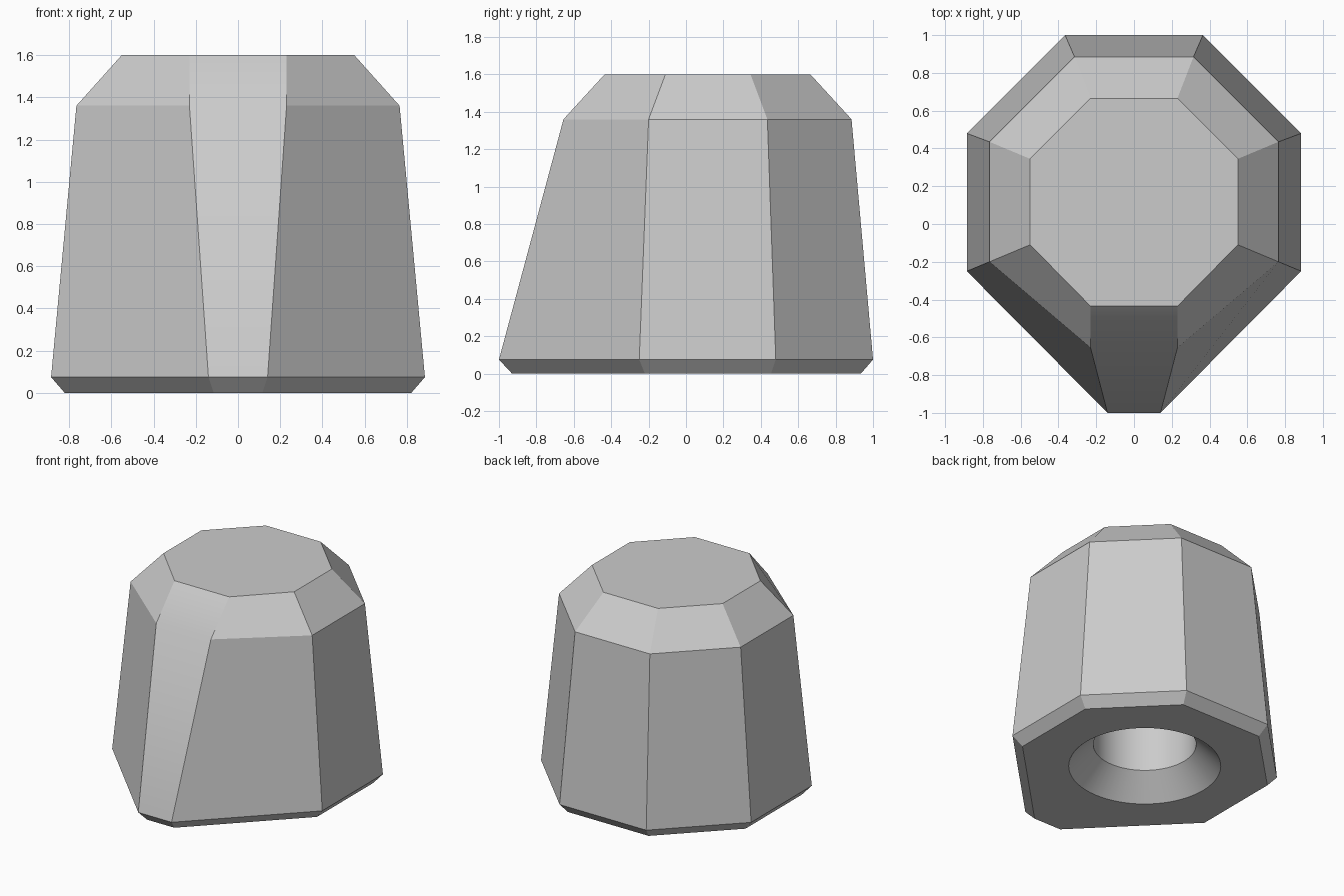
import bpy
import bmesh
import math

cube = bpy.data.objects.get("Cube")
if cube:
    bpy.data.objects.remove(cube, do_unlink=True)

grey = bpy.data.materials.new("plain grey")
grey.use_nodes = True
colour = (0.6, 0.6, 0.6, 1)
grey.diffuse_color = colour
grey.node_tree.nodes["Principled BSDF"].inputs["Base Color"].default_value = colour

bm = bmesh.new()


def octagon(z, half):
    """Ring mirrored in x from the four corners of the +x half, front to back."""
    points = half + [(-x, y) for x, y in reversed(half)]
    return [bm.verts.new((x, y, z)) for x, y in points]


def circle(z, radius, centre_y=0.115, sides=64):
    angles = [2 * math.pi * i / sides for i in range(sides)]
    return [bm.verts.new((radius * math.cos(a), centre_y + radius * math.sin(a), z))
            for a in angles]


def skin(rings):
    for low, high in zip(rings, rings[1:]):
        for i in range(len(low)):
            j = (i + 1) % len(low)
            bm.faces.new((low[i], low[j], high[j], high[i]))


def loop_edges(ring):
    return [bm.edges.get((v, ring[i - 1])) for i, v in enumerate(ring)]


# Outer shell: chamfered foot, tapering body with pointer ridge, bevelled crown
shell = [
    octagon(0, [(0.115, -0.93), (0.82, -0.22), (0.82, 0.455), (0.34, 0.935)]),
    octagon(0.075, [(0.14, -1), (0.885, -0.25), (0.885, 0.48), (0.365, 1)]),
    octagon(1.36, [(0.23, -0.655), (0.765, -0.2), (0.765, 0.435), (0.315, 0.885)]),
    octagon(1.6, [(0.23, -0.435), (0.55, -0.11), (0.55, 0.345), (0.23, 0.665)]),
]
skin(shell)
bm.faces.new(shell[-1])

# Countersunk shaft hole
hole = [circle(0, 0.525), circle(0.17, 0.355), circle(1.0, 0.355)]
skin(hole)
bm.faces.new(hole[-1])

# Underside between the foot and the hole
bmesh.ops.triangle_fill(bm, use_beauty=True,
                        edges=loop_edges(shell[0]) + loop_edges(hole[0]))
bmesh.ops.recalc_face_normals(bm, faces=bm.faces[:])

mesh = bpy.data.meshes.new("knob_body")
bm.to_mesh(mesh)
bm.free()
mesh.materials.append(grey)
knob = bpy.data.objects.new("knob_body", mesh)
bpy.context.collection.objects.link(knob)

# Smooth the gentle bend on the ridge, keep the other edges crisp
bpy.ops.object.select_all(action="DESELECT")
knob.select_set(True)
bpy.context.view_layer.objects.active = knob
bpy.ops.object.shade_smooth_by_angle(angle=math.radians(31))
